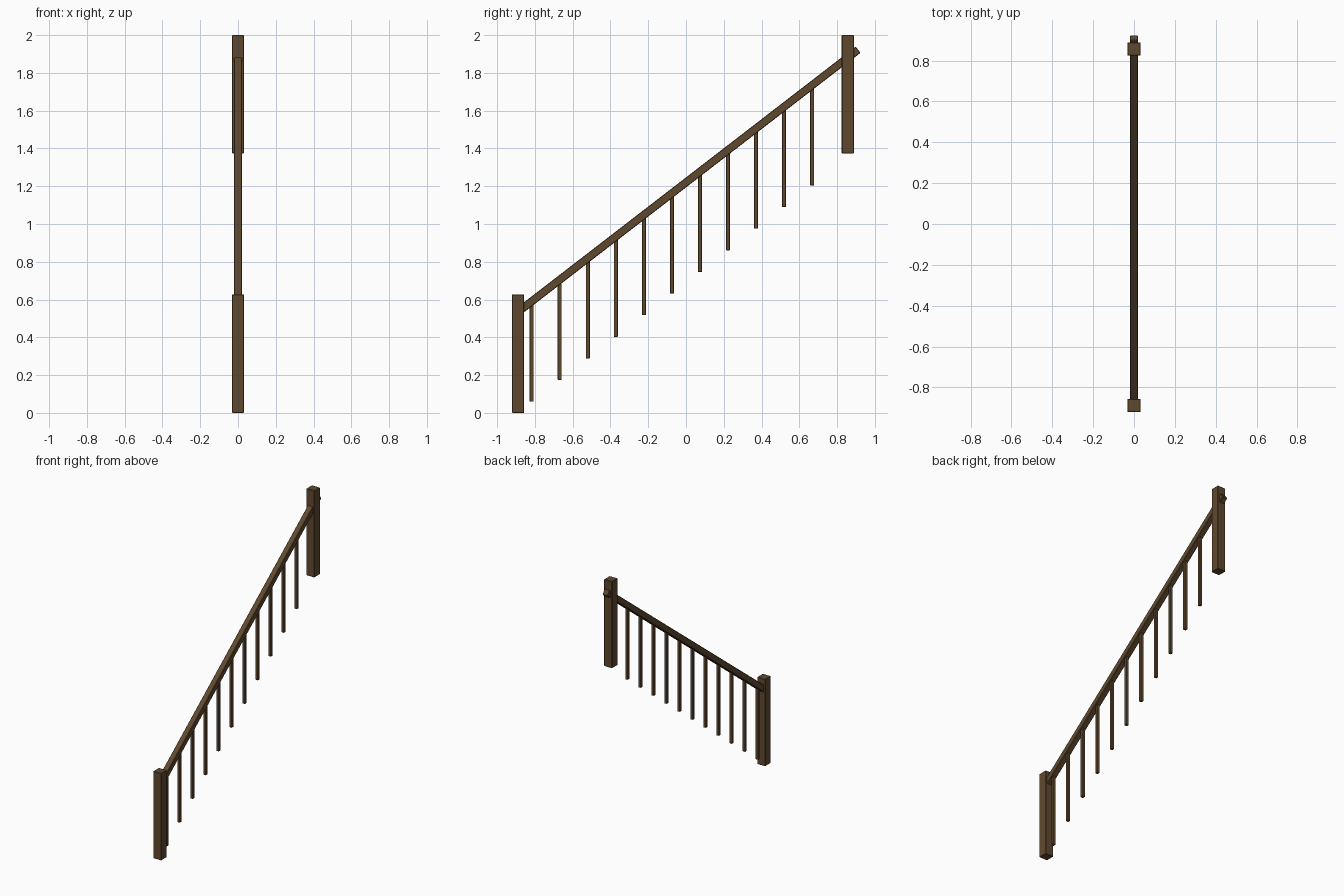
import bpy, math

if "Cube" in bpy.data.objects:
    bpy.data.objects.remove(bpy.data.objects["Cube"])

SLOPE = 0.771                      # rise per unit run of the stair
ANGLE = math.atan(SLOPE)

wood = bpy.data.materials.new("dark brown wood")
wood.diffuse_color = (0.115, 0.066, 0.028, 1)
wood.use_nodes = True
wood.node_tree.nodes["Principled BSDF"].inputs["Base Color"].default_value = wood.diffuse_color


def rail_z(y):
    """Height of the handrail centre line at y."""
    return 1.854 + (y - 0.822) * SLOPE


def box(name, centre, size, tilt=0.0, ease=0.003):
    """Box with slightly eased edges."""
    bpy.ops.mesh.primitive_cube_add(size=1, location=centre)
    ob = bpy.context.object
    ob.name = name
    ob.scale = size
    bpy.ops.object.transform_apply(location=False, rotation=False, scale=True)
    ob.rotation_euler.x = tilt
    ob.data.materials.append(wood)
    bevel = ob.modifiers.new("eased edges", 'BEVEL')
    bevel.width = ease
    bevel.segments = 1


def upright(name, y, width, bottom, top, ease=0.003):
    box(name, (0, y, (bottom + top) / 2), (width, width, top - bottom), 0, ease)


# newel posts
upright("lower_post", -0.889, 0.065, 0.0, 0.628)
upright("upper_post", 0.857, 0.065, 1.374, 2.0)

# sloping handrail, running through the upper post
y0, y1 = -0.875, 0.911
box("handrail", (0, (y0 + y1) / 2, rail_z((y0 + y1) / 2)),
    (0.041, (y1 - y0) / math.cos(ANGLE), 0.042), ANGLE)

# balusters stepping up under the rail
for i in range(11):
    y = -0.817 + i * 0.1485
    upright(f"baluster_{i + 1}", y, 0.021, 0.059 + i * 0.1145, rail_z(y) - 0.015, 0.002)
